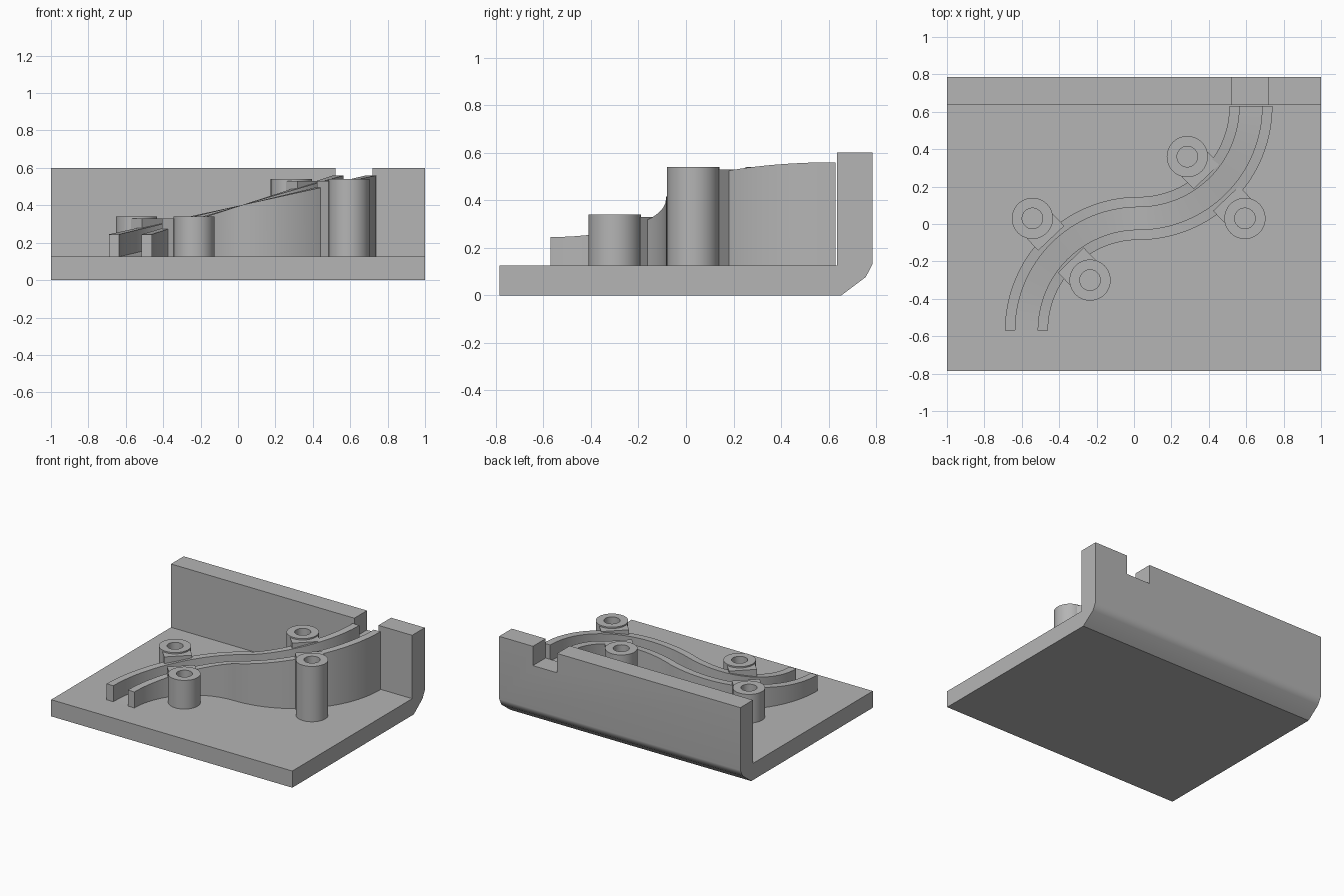
import bpy
import bmesh
from math import pi, cos, sin, radians
from mathutils import Vector

if "Cube" in bpy.data.objects:
    bpy.data.objects.remove(bpy.data.objects["Cube"])

grey = bpy.data.materials.new("plain_grey")
grey.use_nodes = True
colour = (0.46, 0.46, 0.46, 1)
grey.diffuse_color = colour
grey.node_tree.nodes["Principled BSDF"].inputs["Base Color"].default_value = colour

FLOOR = 0.125          # top of the base plate
SINK = FLOOR - 0.01    # parts sit slightly into the plate
RADIUS = 0.6           # centre line of each bend
START = Vector((0.025, -0.57, 0))   # centre of the lower bend
END = Vector((0.025, 0.63, 0))      # centre of the upper bend


def skin(name, sections, ring=False):
    """Join matching closed cross-sections into one solid."""
    bm = bmesh.new()
    loops = [[bm.verts.new(p) for p in s] for s in sections]
    n = len(loops[0])
    pairs = list(zip(loops, loops[1:]))
    if ring:
        pairs.append((loops[-1], loops[0]))
    else:
        bm.faces.new(loops[0])
        bm.faces.new(loops[-1])
    for a, b in pairs:
        for i in range(n):
            j = (i + 1) % n
            bm.faces.new((a[i], a[j], b[j], b[i]))
    bmesh.ops.recalc_face_normals(bm, faces=bm.faces)
    mesh = bpy.data.meshes.new(name)
    bm.to_mesh(mesh)
    bm.free()
    mesh.materials.append(grey)
    obj = bpy.data.objects.new(name, mesh)
    bpy.context.collection.objects.link(obj)
    return obj


def smooth(obj, angle=30):
    bpy.ops.object.select_all(action='DESELECT')
    obj.select_set(True)
    bpy.context.view_layer.objects.active = obj
    bpy.ops.object.shade_smooth_by_angle(angle=radians(angle))


def box(name, x0, x1, y0, y1, z0, z1):
    rect = [(x0, y0), (x1, y0), (x1, y1), (x0, y1)]
    return skin(name, [[(x, y, z) for x, y in rect] for z in (z0, z1)])


# Base plate and back wall, one profile run along x with a rounded heel
profile = [(-0.785, 0), (0.655, 0), (0.757, 0.077), (0.785, 0.13),
           (0.785, 0.6), (0.635, 0.6), (0.635, FLOOR), (-0.785, FLOOR)]
base = skin("base_and_back_wall", [[(x, y, z) for y, z in profile] for x in (-1, 1)])
smooth(base, 33)

# Notch through the wall where the track enters
cutter = box("notch_cutter", 0.52, 0.72, 0.5, 0.9, 0.455, 0.8)
cutter.hide_render = True
cutter.hide_viewport = True
cut = base.modifiers.new("notch", 'BOOLEAN')
cut.operation = 'DIFFERENCE'
cut.object = cutter
cut.solver = 'EXACT'
base.modifiers.new("even_shading", 'WEIGHTED_NORMAL').keep_sharp = True


# S-shaped channel track climbing towards the wall
def track_section(centre, angle, side):
    height = 0.4025 + 0.1575 * (centre.x - START.x + RADIUS * cos(angle)) / RADIUS
    bed = height - 0.12
    section = [(-0.115, SINK), (-0.115, height), (-0.06, height), (-0.06, bed),
               (0.06, bed), (0.06, height), (0.115, height), (0.115, SINK)]
    return [centre + Vector((cos(angle) * (RADIUS + side * o),
                             sin(angle) * (RADIUS + side * o), z))
            for o, z in section]


STEPS = 32
track = [track_section(START, pi - pi / 2 * i / STEPS, 1) for i in range(STEPS + 1)]
track += [track_section(END, -pi / 2 + pi / 2 * i / STEPS, -1) for i in range(1, STEPS + 1)]
smooth(skin("curved_track", track))


# Hollow posts, each tied to a rail by a square block
def post(name, centre, bend, rail_radius, top):
    sections = []
    for i in range(48):
        a = 2 * pi * i / 48
        sections.append([(centre.x + r * cos(a), centre.y + r * sin(a), z)
                         for r, z in ((0.055, SINK), (0.055, top),
                                      (0.11, top), (0.11, SINK))])
    smooth(skin(name, sections, ring=True))

    out = (centre - bend).normalized()
    across = Vector((-out.y, out.x, 0)) * 0.096
    rail = bend + out * rail_radius
    near = centre + (rail - centre).normalized() * 0.058
    corners = [rail - across, rail + across, near + across, near - across]
    skin(name + "_block", [[(p.x, p.y, z) for p in corners]
                           for z in (SINK, top - 0.01)])


middle = (START + END) / 2
for label, spot, rail_radius in (("outer", Vector((-0.543, 0.03, 0)), 0.68),
                                 ("inner", Vector((-0.235, -0.3, 0)), 0.523)):
    post("low_" + label + "_post", spot, START, rail_radius, 0.34)
    post("high_" + label + "_post", 2 * middle - spot, END, rail_radius, 0.54)
